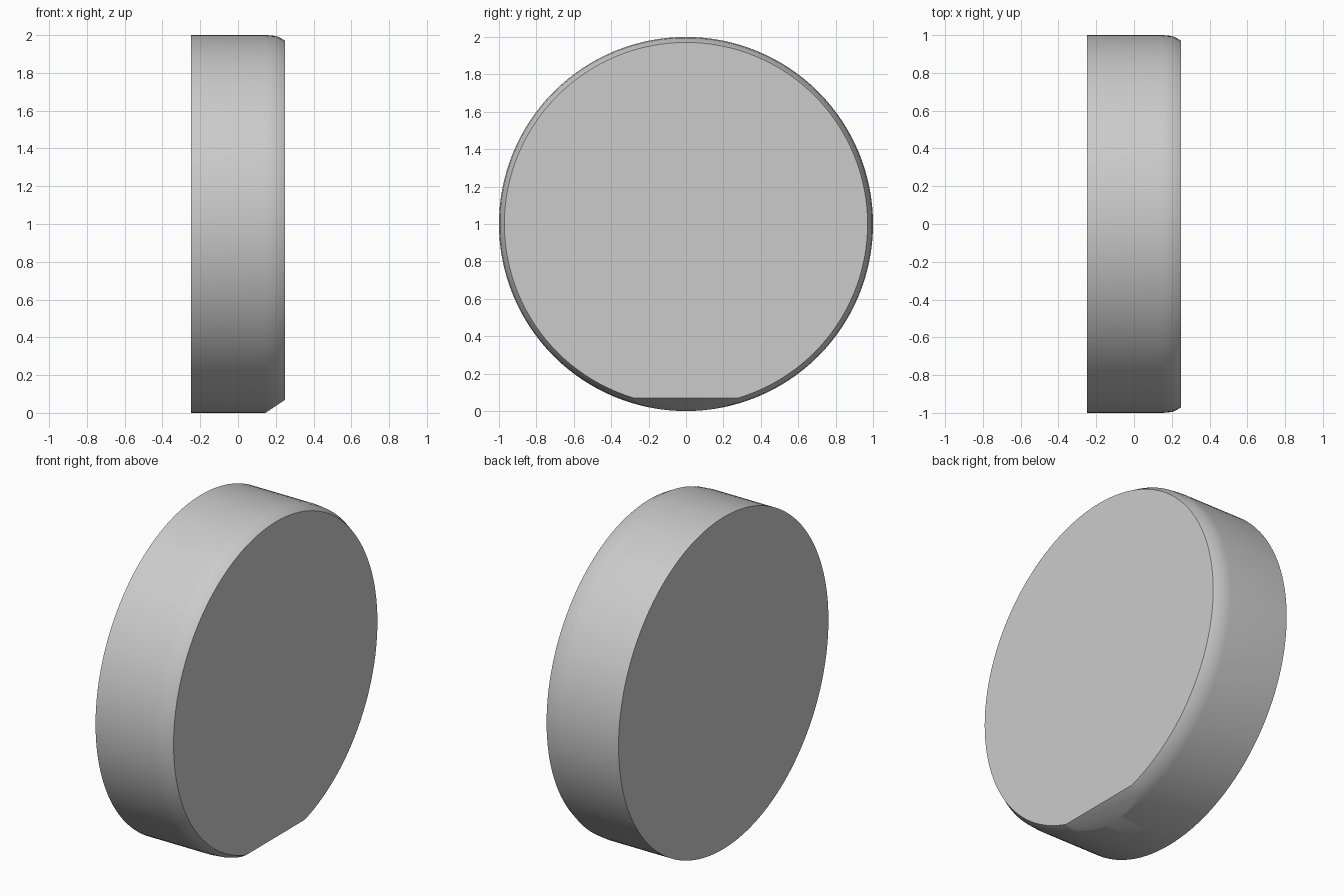
import bpy, bmesh, math
from mathutils import Vector

if "Cube" in bpy.data.objects:
    bpy.data.objects.remove(bpy.data.objects["Cube"])

SIDES = 128
# Profile along the disc axis: (x, radius), closed at the centre on both ends
PROFILE = [(-0.25, 1.0), (0.15, 1.0), (0.205, 0.995), (0.25, 0.971)]

# Disc body: rings stacked along x, with a bevelled right rim
bm = bmesh.new()
rings = []
for x, r in PROFILE:
    rings.append([bm.verts.new((x, r * math.sin(2 * math.pi * i / SIDES),
                                1 + r * math.cos(2 * math.pi * i / SIDES)))
                  for i in range(SIDES)])
for a, b in zip(rings, rings[1:]):
    for i in range(SIDES):
        j = (i + 1) % SIDES
        bm.faces.new((a[i], a[j], b[j], b[i]))
bm.faces.new(rings[0])
bm.faces.new(rings[-1])

# Sloped finger notch at the bottom of the right face
cut = bmesh.ops.bisect_plane(
    bm, geom=bm.verts[:] + bm.edges[:] + bm.faces[:], dist=1e-5,
    plane_co=Vector((0.25, 0, 0.07)), plane_no=Vector((0.07, 0, -0.105)),
    clear_outer=True)
bmesh.ops.holes_fill(bm, edges=[e for e in bm.edges if e.is_boundary], sides=0)
bmesh.ops.recalc_face_normals(bm, faces=bm.faces[:])

mesh = bpy.data.meshes.new("disc")
bm.to_mesh(mesh)
bm.free()
disc = bpy.data.objects.new("disc", mesh)
bpy.context.collection.objects.link(disc)

# Smooth rim, sharp flat faces
bpy.context.view_layer.objects.active = disc
disc.select_set(True)
bpy.ops.object.shade_smooth_by_angle(angle=math.radians(35))
